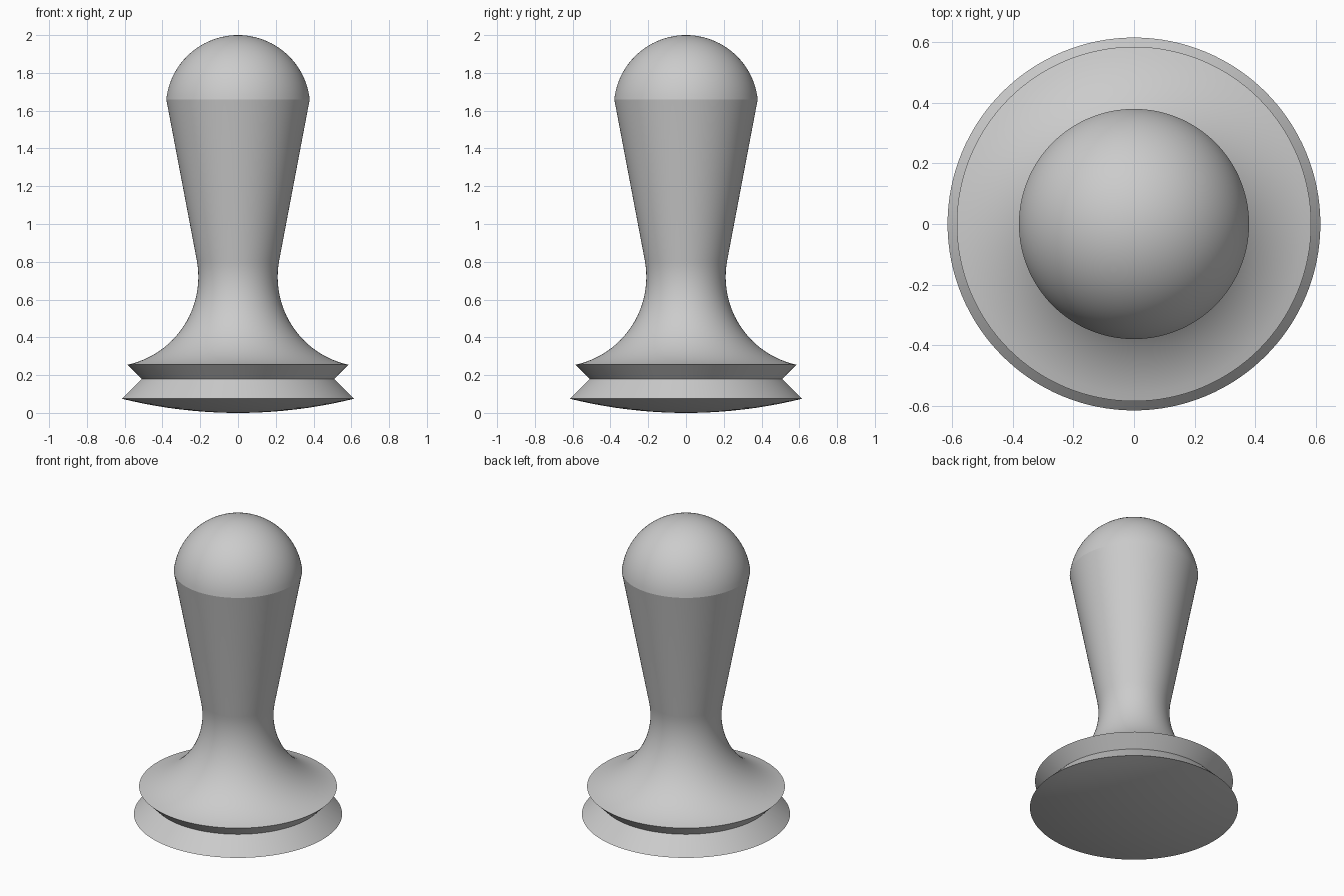
import bpy, bmesh
from math import sin, cos, pi, radians, asin
from mathutils import Matrix

cube = bpy.data.objects.get("Cube")
if cube:
    bpy.data.objects.remove(cube, do_unlink=True)

SEGMENTS = 128

grey = bpy.data.materials.new("plain_grey")
grey.use_nodes = True
grey.diffuse_color = (0.6, 0.6, 0.6, 1)
grey.node_tree.nodes["Principled BSDF"].inputs["Base Color"].default_value = (0.6, 0.6, 0.6, 1)


def arc(cx, cz, radius, start, end, steps):
    """Points on an arc in the radius/height plane, angles in radians."""
    angles = [start + (end - start) * i / steps for i in range(steps + 1)]
    return [(cx + radius * cos(a), cz + radius * sin(a)) for a in angles]


def lathe(name, profile):
    """Revolve a (radius, height) profile, listed bottom to top, around z."""
    bm = bmesh.new()
    verts = [bm.verts.new((max(r, 0), 0, z)) for r, z in profile]
    edges = [bm.edges.new(pair) for pair in zip(verts, verts[1:])]
    bmesh.ops.spin(bm, geom=verts + edges, cent=(0, 0, 0), axis=(0, 0, 1),
                   angle=2 * pi, steps=SEGMENTS)
    bmesh.ops.remove_doubles(bm, verts=bm.verts, dist=0.0001)
    bmesh.ops.recalc_face_normals(bm, faces=bm.faces)
    # Open shells: make sure the normals point away from the axis
    if sum(f.normal.xy.dot(f.calc_center_median().xy) for f in bm.faces) < 0:
        bmesh.ops.reverse_faces(bm, faces=bm.faces)
    mesh = bpy.data.meshes.new(name)
    bm.to_mesh(mesh)
    bm.free()
    mesh.materials.append(grey)
    obj = bpy.data.objects.new(name, mesh)
    bpy.context.collection.objects.link(obj)
    bpy.ops.object.select_all(action='DESELECT')
    obj.select_set(True)
    bpy.context.view_layer.objects.active = obj
    bpy.ops.object.shade_smooth_by_angle(angle=radians(12))
    return obj


groove = (0.51, 0.18)

# Base: shallow domed underside and a sloped rim up to the groove
sole_radius = 2.56
half_angle = asin(0.615 / sole_radius)
sole = arc(0, sole_radius, sole_radius, -pi / 2, -pi / 2 + half_angle, 10)
lathe("base", sole + [groove])

# Handle: undercut flange, concave neck, tapered grip and rounded top
neck = arc(0.686, 0.72, 0.476, radians(257.7), radians(169.3), 24)
top = arc(0, 1.618, 0.382, asin(0.042 / 0.382), pi / 2, 24)
lathe("handle", [groove] + neck + top)
